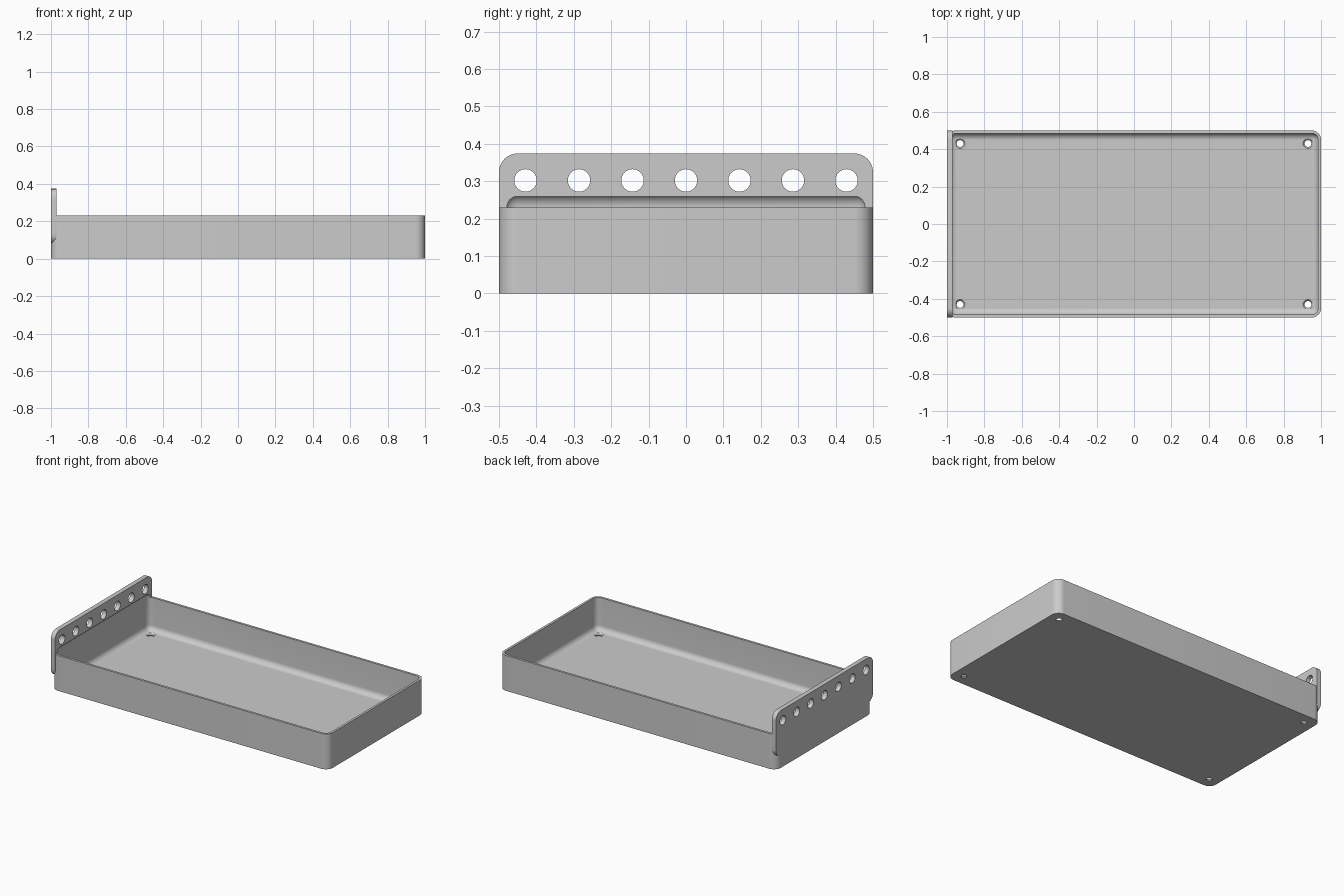
import bpy, bmesh, math
from mathutils import Matrix, Vector

cube = bpy.data.objects.get("Cube")
if cube:
    bpy.data.objects.remove(cube, do_unlink=True)

grey = bpy.data.materials.new("light grey")
grey.use_nodes = True
colour = (0.6, 0.6, 0.6, 1)
grey.diffuse_color = colour
grey.node_tree.nodes["Principled BSDF"].inputs["Base Color"].default_value = colour


def rounded_box(name, low, high, radius, axis=None):
    """Box with edges rounded: all of them, or only those along one axis."""
    low, high = Vector(low), Vector(high)
    bm = bmesh.new()
    bmesh.ops.create_cube(bm, size=1)
    for v in bm.verts:
        v.co = (low + high) / 2 + v.co * (high - low)
    edges = [e for e in bm.edges if axis is None or
             abs((e.verts[0].co - e.verts[1].co).normalized()[axis]) > 0.9]
    bmesh.ops.bevel(bm, geom=edges, offset=radius, segments=10,
                    profile=0.5, affect='EDGES')
    return finish(name, bm)


def finish(name, bm):
    mesh = bpy.data.meshes.new(name)
    bm.to_mesh(mesh)
    bm.free()
    mesh.materials.append(grey)
    ob = bpy.data.objects.new(name, mesh)
    bpy.context.collection.objects.link(ob)
    return ob


def drills(name, centres, r1, r2, depth, rotation=Matrix()):
    """Row of identical drill cutters."""
    bm = bmesh.new()
    for c in centres:
        bmesh.ops.create_cone(bm, cap_ends=True, segments=40, radius1=r1, radius2=r2,
                              depth=depth, matrix=Matrix.Translation(c) @ rotation)
    return finish(name, bm)


def combine(target, tool, operation):
    mod = target.modifiers.new(tool.name, 'BOOLEAN')
    mod.operation, mod.solver, mod.object = operation, 'EXACT', tool
    bpy.context.view_layer.objects.active = target
    bpy.ops.object.modifier_apply(modifier=mod.name)
    bpy.data.objects.remove(tool, do_unlink=True)


# Tray shell and the taller plate at its end
tray = rounded_box("tray", (-1, -0.5, 0), (1, 0.5, 0.23), 0.05, axis=2)
plate = rounded_box("hanging_plate", (-1, -0.5, 0.08), (-0.97, 0.5, 0.374), 0.05, axis=0)
combine(tray, plate, 'UNION')

# Hollow with rounded edges, reaching slightly up into the plate
hollow = rounded_box("hollow", (-0.985, -0.485, 0.015), (0.985, 0.485, 0.266), 0.035)
combine(tray, hollow, 'DIFFERENCE')

# Row of seven holes through the plate
row = [(-0.985, (i - 3) * 0.143, 0.302) for i in range(7)]
combine(tray, drills("plate_holes", row, 0.03, 0.03, 0.1,
                     Matrix.Rotation(math.pi / 2, 4, 'Y')), 'DIFFERENCE')

# Countersunk holes in the floor corners
corners = [(x, y) for x in (-0.93, 0.93) for y in (-0.43, 0.43)]
combine(tray, drills("floor_holes", [(x, y, 0) for x, y in corners],
                     0.018, 0.018, 0.1), 'DIFFERENCE')
combine(tray, drills("countersinks", [(x, y, 0.0125) for x, y in corners],
                     0.016, 0.031, 0.015), 'DIFFERENCE')

bpy.ops.object.select_all(action='DESELECT')
tray.select_set(True)
bpy.context.view_layer.objects.active = tray
bpy.ops.object.shade_smooth_by_angle(angle=math.radians(30))
